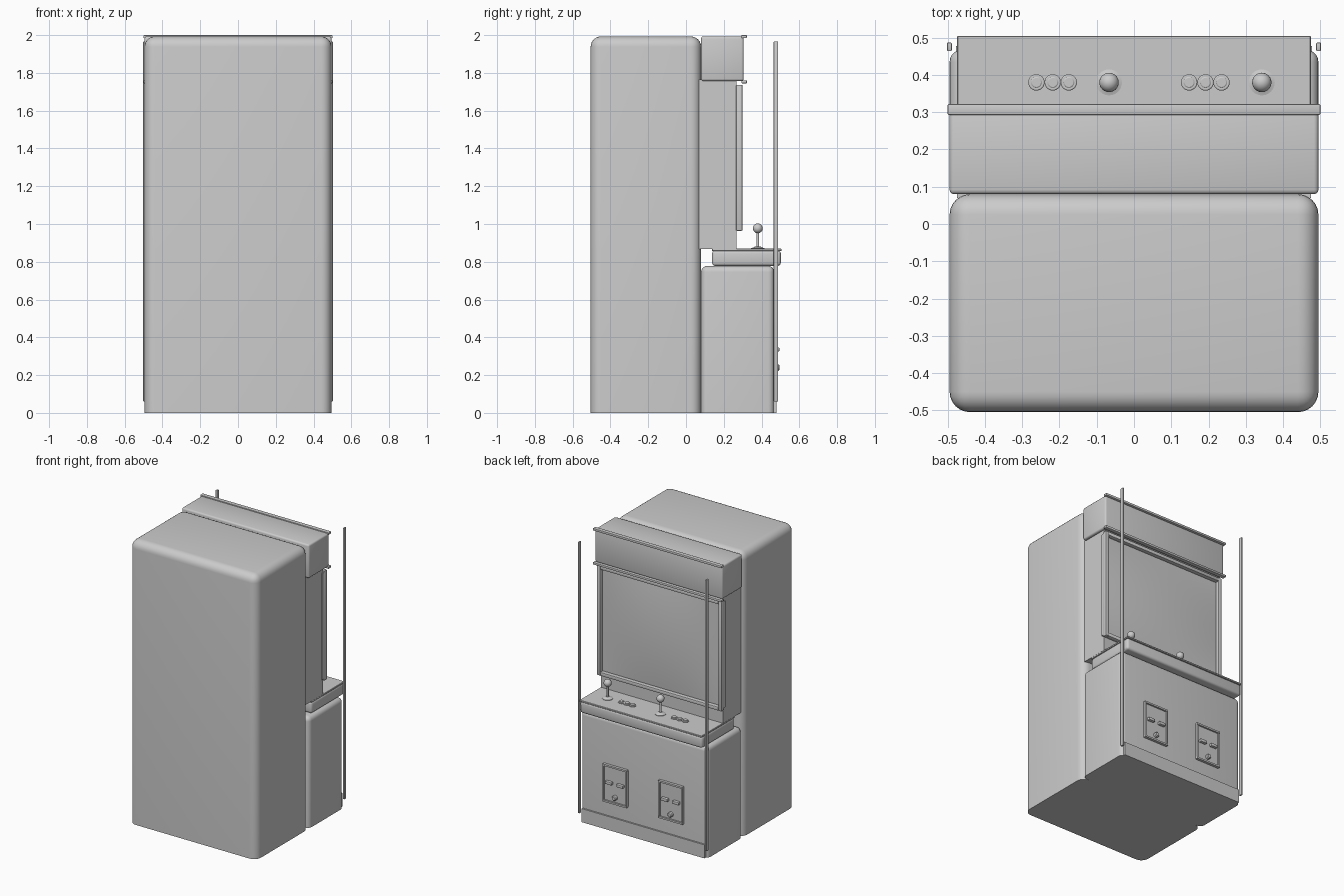
import bpy, bmesh, math
from mathutils import Matrix

if "Cube" in bpy.data.objects:
    bpy.data.objects.remove(bpy.data.objects["Cube"])

grey = bpy.data.materials.new("plain_grey")
grey.diffuse_color = (0.6, 0.6, 0.6, 1)
grey.use_nodes = True
grey.node_tree.nodes["Principled BSDF"].inputs["Base Color"].default_value = grey.diffuse_color


def finish(name, bm):
    """Smooth shading with sharp edges kept, then make the object."""
    bmesh.ops.recalc_face_normals(bm, faces=bm.faces)
    for f in bm.faces:
        f.smooth = True
    for e in bm.edges:
        e.smooth = e.calc_face_angle(0) < math.radians(32)
    mesh = bpy.data.meshes.new(name)
    bm.to_mesh(mesh)
    bm.free()
    mesh.materials.append(grey)
    ob = bpy.data.objects.new(name, mesh)
    bpy.context.collection.objects.link(ob)
    return ob


def box(name, x, y, z, bevel=0, segs=3, flat_bottom=False):
    """Box from (min, max) ranges, with optional rounded edges."""
    bm = bmesh.new()
    bmesh.ops.create_cube(bm, size=1)
    for v in bm.verts:
        for i, (a, b) in enumerate((x, y, z)):
            v.co[i] = a if v.co[i] < 0 else b
    if bevel:
        edges = [e for e in bm.edges
                 if not (flat_bottom and all(v.co.z < z[0] + 1e-4 for v in e.verts))]
        bmesh.ops.bevel(bm, geom=edges, offset=bevel, segments=segs,
                        profile=0.5, affect='EDGES', clamp_overlap=True)
    return finish(name, bm)


def lathe(name, profile, centre, axis='Z', steps=24):
    """Spin a (radius, height) profile around the z or y axis."""
    bm = bmesh.new()
    vs = [bm.verts.new((r, 0, h)) for r, h in profile]
    es = [bm.edges.new(p) for p in zip(vs, vs[1:])]
    bmesh.ops.spin(bm, geom=vs + es, cent=(0, 0, 0), axis=(0, 0, 1),
                   angle=2 * math.pi, steps=steps, use_merge=True)
    bmesh.ops.remove_doubles(bm, verts=bm.verts, dist=1e-5)
    if axis == 'Y':
        bm.transform(Matrix.Rotation(-math.pi / 2, 4, 'X'))
    bm.transform(Matrix.Translation(centre))
    return finish(name, bm)


# Cabinet masses
box("main_cabinet", (-.495, .495), (-.505, .08), (0, 1.993), .055, 6, True)
box("lower_cabinet", (-.495, .495), (.08, .467), (0, .778), .032, 5, True)
box("kick_plate", (-.478, .478), (.46, .478), (0, .095))
box("screen_housing", (-.475, .475), (.07, .268), (.868, 1.765))
box("marquee_box", (-.495, .495), (.08, .305), (1.757, 1.993), .012, 3)
for name, z in (("marquee_top_trim", 1.992), ("marquee_bottom_trim", 1.753)):
    box(name, (-.5, .5), (.293, .322), (z - .008, z + .008), .003, 2)

# Screen: back plate, raised border and bulging glass
box("screen_back_plate", (-.481, .481), (.248, .27), (.978, 1.726))
for s, side in ((-1, "left"), (1, "right")):
    box("screen_border_" + side, sorted((s * .458, s * .484)), (.265, .299), (.964, 1.737), .005, 2)
for name, z in (("bottom", (.964, .99)), ("top", (1.711, 1.737))):
    box("screen_border_" + name, (-.46, .46), (.265, .299), z, .005, 2)
bm = bmesh.new()
bmesh.ops.create_grid(bm, x_segments=16, y_segments=16, size=1)
for v in bm.verts:
    u, w = v.co.x, v.co.y
    v.co = (-.46 * u, .271 + .02 * (1 - u * u) * (1 - w * w), 1.35 + .363 * w)
finish("screen_glass", bm)

# Control panel
box("control_panel_body", (-.475, .475), (.138, .502), (.778, .86), .016, 3)
box("control_panel_top", (-.475, .475), (.138, .505), (.857, .869), .002, 1)

# Joysticks and buttons, one set per player
ball = [(.026 * math.sin(math.pi * i / 12), -.026 * math.cos(math.pi * i / 12)) for i in range(13)]
for n, x in enumerate((-.067, .343), 1):
    p = f"player_{n}_"
    lathe(p + "joystick_base", [(0, 0), (.035, 0), (.035, .004), (.024, .007), (.014, .013), (0, .013)],
          (x, .38, .868))
    lathe(p + "joystick_shaft", [(0, 0), (.007, 0), (.007, .09), (0, .09)], (x, .38, .873), steps=12)
    lathe(p + "joystick_ball", ball, (x, .38, .977))
    for i, dx in enumerate((-.195, -.151, -.108), 1):
        lathe(f"{p}button_{i}",
              [(0, 0), (.022, 0), (.022, .007), (.019, .009), (.015, .009), (.015, .013), (.012, .015), (0, .015)],
              (x + dx, .38, .867))

# Coin doors
for s, side in ((-1, "left"), (1, "right")):
    c = s * .217
    p = side + "_coin_door_"
    box(p + "panel", (c - .09, c + .09), (.46, .474), (.2, .452))
    for n, z in (("lower", .2), ("upper", .452)):
        box(p + n + "_frame", (c - .094, c + .094), (.46, .486), (z - .006, z + .006))
    for n, dx in (("inner", -.09), ("outer", .09)):
        box(p + n + "_frame", (c + dx - .005, c + dx + .005), (.46, .484), (.2, .452))
    for n, dx in enumerate((-.044, .044), 1):
        box(f"{p}slot_{n}", (c + dx - .025, c + dx + .025), (.465, .494), (.326, .346), .003, 2)
    lathe(p + "knob", [(0, 0), (.017, 0), (.017, .02), (.012, .026), (0, .026)], (c, .47, .24), 'Y', 20)

# Vertical side trims standing in front of the cabinet
for s, side in ((-1, "left"), (1, "right")):
    box(side + "_edge_strip", sorted((s * .489, s * .502)), (.464, .487), (.06, 1.966), .003, 2)
